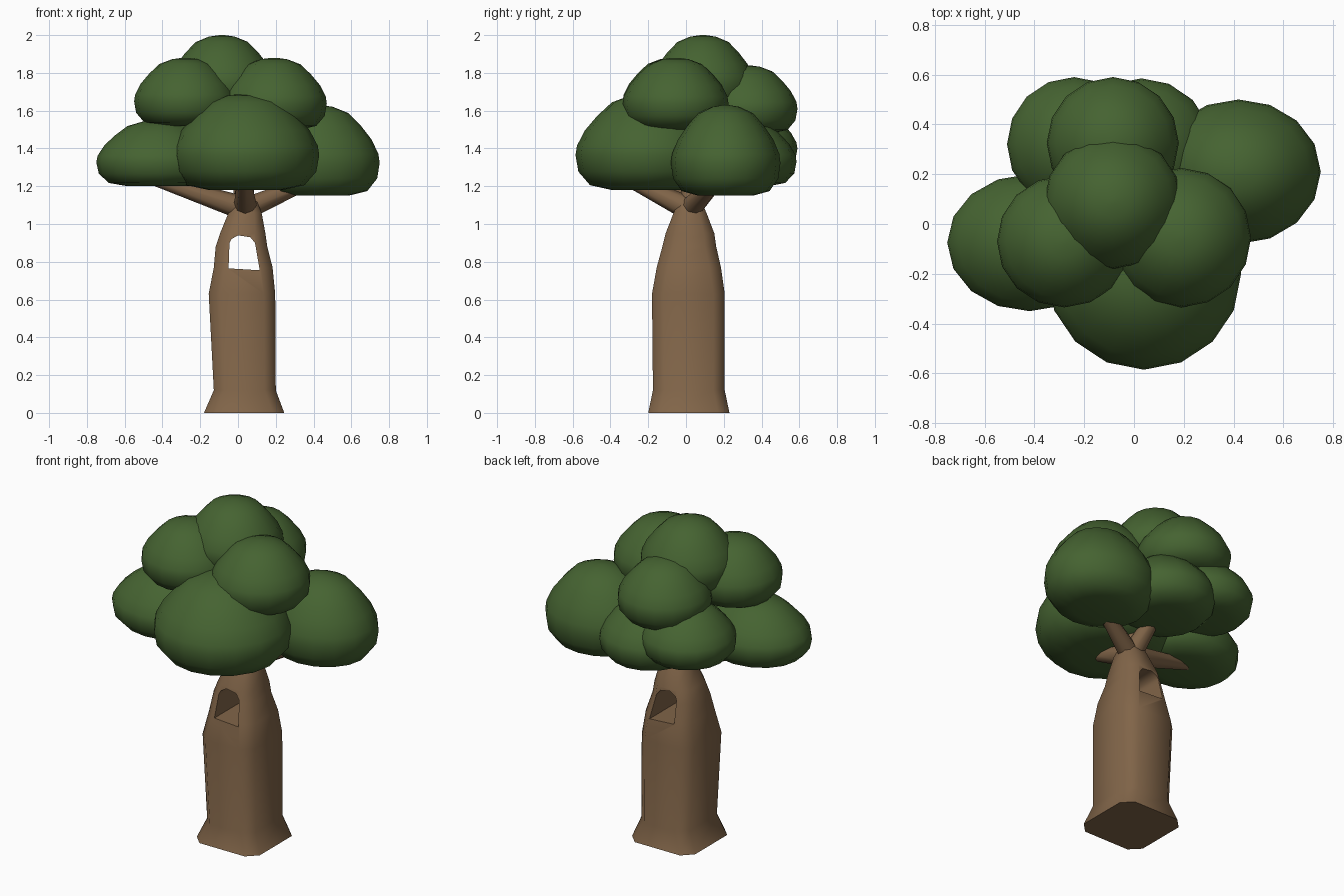
import bpy, bmesh, math
from mathutils import Vector

if "Cube" in bpy.data.objects:
    bpy.data.objects.remove(bpy.data.objects["Cube"])


def material(name, rgb):
    m = bpy.data.materials.new(name)
    m.diffuse_color = (*rgb, 1)
    m.use_nodes = True
    m.node_tree.nodes["Principled BSDF"].inputs["Base Color"].default_value = m.diffuse_color
    return m


BARK = material("bark brown", (0.22, 0.13, 0.066))
LEAF = material("leaf green", (0.06, 0.125, 0.031))


def loft(name, rings, mat, angle):
    """Skin a stack of equal-sized point rings and cap both ends."""
    bm = bmesh.new()
    rows = [[bm.verts.new(p) for p in ring] for ring in rings]
    n = len(rows[0])
    for a, b in zip(rows, rows[1:]):
        for i in range(n):
            bm.faces.new((a[i], a[(i + 1) % n], b[(i + 1) % n], b[i]))
    bm.faces.new(rows[0][::-1])
    bm.faces.new(rows[-1])
    bmesh.ops.recalc_face_normals(bm, faces=bm.faces)
    me = bpy.data.meshes.new(name)
    bm.to_mesh(me)
    bm.free()
    me.materials.append(mat)
    ob = bpy.data.objects.new(name, me)
    bpy.context.collection.objects.link(ob)
    bpy.ops.object.select_all(action='DESELECT')
    ob.select_set(True)
    bpy.context.view_layer.objects.active = ob
    if angle:
        bpy.ops.object.shade_smooth_by_angle(angle=math.radians(angle))
    return ob


# Foliage: cushion-shaped clumps sharing one profile (radius, height fractions)
PROFILE = [(0.5, 0), (0.8, 0.05), (0.96, 0.19), (1, 0.36), (0.98, 0.46), (0.87, 0.62),
           (0.70, 0.77), (0.5, 0.91), (0.25, 0.98), (0.05, 1)]


def clump(name, x, y, rx, ry, z0, z1, n=16):
    rings = [[(x + rx * r * math.cos(math.tau * i / n),
               y + ry * r * math.sin(math.tau * i / n),
               z0 + (z1 - z0) * h) for i in range(n)] for r, h in PROFILE]
    loft(name, rings, LEAF, 60)


clump("front_foliage", 0.04, -0.20, 0.39, 0.385, 1.18, 1.69)
clump("left_foliage", -0.42, -0.075, 0.33, 0.275, 1.20, 1.55)
clump("right_foliage", 0.42, 0.21, 0.33, 0.29, 1.15, 1.63)
clump("back_left_foliage", -0.24, 0.32, 0.27, 0.27, 1.28, 1.61)
clump("back_right_foliage", 0.03, 0.29, 0.29, 0.295, 1.20, 1.56)
clump("upper_back_foliage", -0.085, 0.325, 0.265, 0.265, 1.48, 1.84)
clump("upper_left_foliage", -0.28, -0.07, 0.27, 0.265, 1.52, 1.88)
clump("upper_right_foliage", 0.19, -0.055, 0.28, 0.28, 1.50, 1.88)
clump("top_foliage", -0.085, 0.09, 0.275, 0.27, 1.60, 2.00)


# Trunk: chamfered square sections (z, x min, x max, y min, y max, chamfer)
def section(z, x0, x1, y0, y1, c):
    return [(x0 + c, y0, z), (x1 - c, y0, z), (x1, y0 + c, z), (x1, y1 - c, z),
            (x1 - c, y1, z), (x0 + c, y1, z), (x0, y1 - c, z), (x0, y0 + c, z)]


SECTIONS = [(0, -0.18, 0.245, -0.20, 0.23, 0.06), (0.12, -0.128, 0.20, -0.175, 0.205, 0.06),
            (0.63, -0.155, 0.197, -0.18, 0.205, 0.06), (0.77, -0.128, 0.183, -0.155, 0.185, 0.06),
            (0.88, -0.118, 0.155, -0.125, 0.16, 0.06), (0.95, -0.095, 0.145, -0.108, 0.15, 0.055),
            (1.06, -0.05, 0.125, -0.065, 0.108, 0.04), (1.12, -0.03, 0.10, -0.04, 0.08, 0.03)]
trunk = loft("trunk", [section(*s) for s in SECTIONS], BARK, 0)

# Arched opening through the upper trunk, front to back
ARCH = [(-0.05, 0.765), (0.115, 0.755), (0.09, 0.90), (0.065, 0.93), (0.0, 0.94), (-0.035, 0.92), (-0.045, 0.90)]
cutter = loft("opening_cutter", [[(x, y, z) for x, z in ARCH] for y in (-0.4, 0.4)], BARK, 0)
cutter.hide_render = True
cutter.hide_set(True)
mod = trunk.modifiers.new("opening", 'BOOLEAN')
mod.operation = 'DIFFERENCE'
mod.solver = 'EXACT'
mod.object = cutter
bpy.context.view_layer.objects.active = trunk
trunk.select_set(True)
bpy.ops.object.modifier_apply(modifier=mod.name)
bpy.data.objects.remove(cutter)
bpy.ops.object.shade_smooth_by_angle(angle=math.radians(50))


# Branches: tapered limbs from the crown of the trunk into the clumps
def branch(name, start, end, r0, r1, n=8):
    a, b = Vector(start), Vector(end)
    q = (b - a).to_track_quat('Z', 'Y')
    rings = [[p + q @ Vector((r * math.cos(math.tau * i / n), r * math.sin(math.tau * i / n), 0))
              for i in range(n)] for p, r in ((a, r0), (b, r1))]
    loft(name, rings, BARK, 60)


CROWN = (0.04, 0.02, 1.08)
branch("left_branch", CROWN, (-0.46, -0.06, 1.24), 0.065, 0.03)
branch("right_branch", CROWN, (0.44, 0.18, 1.25), 0.06, 0.03)
branch("front_branch", CROWN, (0.03, -0.36, 1.26), 0.065, 0.03)
branch("back_branch", CROWN, (0.0, 0.26, 1.34), 0.06, 0.03)
branch("centre_branch", CROWN, (0.0, 0.05, 1.65), 0.055, 0.03)
